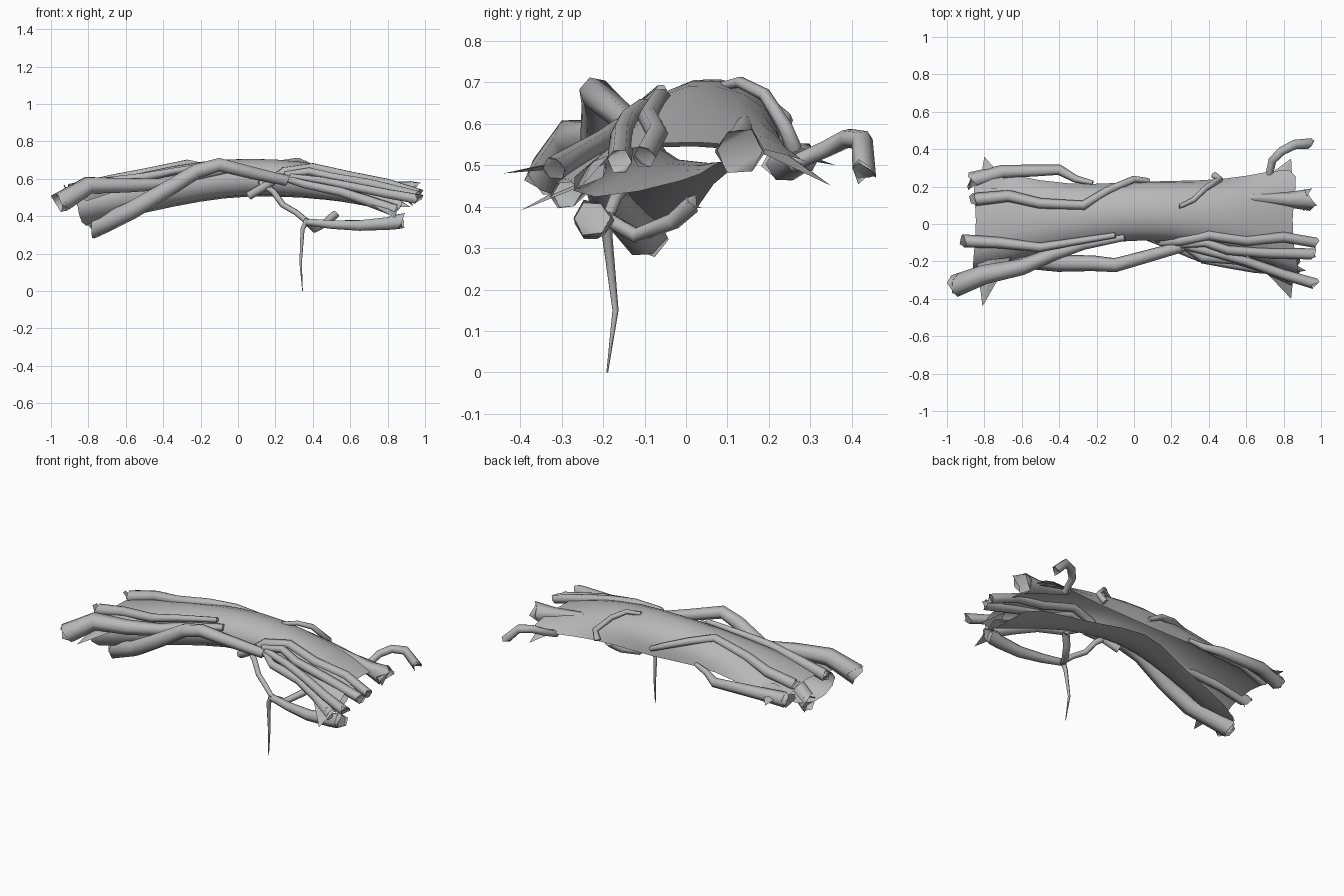
import bpy
import bmesh
import random
from mathutils import Vector

random.seed(4)
cube = bpy.data.objects.get("Cube")
if cube:
    bpy.data.objects.remove(cube, do_unlink=True)

# One plain bark colour
bark = bpy.data.materials.new("grey_bark")
bark.use_nodes = True
bark_colour = (0.48, 0.48, 0.48, 1)
bark.diffuse_color = bark_colour
bark.node_tree.nodes["Principled BSDF"].inputs["Base Color"].default_value = bark_colour


def finish(obj, angle):
    """Select an object, convert it to a mesh and shade it."""
    bpy.ops.object.select_all(action="DESELECT")
    obj.select_set(True)
    bpy.context.view_layer.objects.active = obj
    bpy.ops.object.convert(target="MESH")
    bpy.ops.object.shade_smooth_by_angle(angle=angle)


def mesh_object(name, bm):
    mesh = bpy.data.meshes.new(name)
    bm.to_mesh(mesh)
    bm.free()
    mesh.materials.append(bark)
    obj = bpy.data.objects.new(name, mesh)
    bpy.context.collection.objects.link(obj)
    return obj


def trunk(name, stations):
    """Loft an open, curled bark shell through cross-sections along x."""
    bm = bmesh.new()
    rings = []
    for index, (x, section) in enumerate(stations):
        ragged = 0.04 if index in (0, len(stations) - 1) else 0
        rings.append([bm.verts.new((x + random.uniform(-ragged, ragged), y, z))
                      for y, z in section])
    for ring, following in zip(rings, rings[1:]):
        for i in range(len(ring) - 1):
            bm.faces.new((ring[i], ring[i + 1], following[i + 1], following[i]))
    obj = mesh_object(name, bm)
    smooth = obj.modifiers.new("round_bark", "SUBSURF")
    smooth.levels = smooth.render_levels = 1
    finish(obj, 1.2)


def root(name, start, end, *points):
    """Six-sided tube with a broken first end; its radius runs from start to end."""
    curve = bpy.data.curves.new(name, "CURVE")
    curve.dimensions = "3D"
    curve.bevel_depth = 1
    curve.bevel_resolution = 1
    curve.use_fill_caps = True
    spline = curve.splines.new("POLY")
    spline.points.add(len(points) - 1)
    for i, (point, co) in enumerate(zip(spline.points, points)):
        point.co = (*co, 1)
        point.radius = start + (end - start) * i / (len(points) - 1)
    curve.materials.append(bark)
    obj = bpy.data.objects.new(name, curve)
    bpy.context.collection.objects.link(obj)
    finish(obj, 1.15)
    # Break the outer end unevenly
    tip = Vector(points[0])
    inward = (Vector(points[1]) - tip).normalized()
    for vertex in obj.data.vertices:
        if (vertex.co - tip).length < start * 1.1:
            vertex.co += inward * random.uniform(-0.5, 0.9) * start


def flake(name, tip, left, right):
    """Flat pointed flake of bark with a slightly raised spine."""
    bm = bmesh.new()
    spine = (Vector(left) + Vector(right)) / 2 + Vector((0, 0, 0.02))
    t, a, b, s = [bm.verts.new(co) for co in (tip, left, right, spine)]
    for face in ((t, a, s), (t, s, b), (t, b, a)):
        bm.faces.new(face)
    bmesh.ops.recalc_face_normals(bm, faces=bm.faces)
    finish(mesh_object(name, bm), 0.3)


# Arched trunk: each section runs from the back lip, over the top, to the under lip
trunk("arched_trunk", (
    (-.83, ((.32, .48), (.2, .53), (.02, .55), (-.16, .54), (-.28, .47), (-.2, .35), (0, .34))),
    (-.5, ((.22, .53), (.19, .61), (.05, .65), (-.09, .64), (-.17, .54), (-.12, .41), (.04, .42))),
    (-.2, ((.21, .54), (.19, .65), (.07, .71), (-.06, .68), (-.13, .58), (-.06, .47), (.09, .49))),
    (.05, ((.23, .52), (.24, .65), (.09, .73), (-.04, .7), (-.1, .6), (-.03, .5), (.2, .515))),
    (.35, ((.23, .53), (.21, .65), (.07, .71), (-.06, .69), (-.13, .59), (-.05, .49), (.08, .51))),
    (.6, ((.25, .52), (.19, .62), (.05, .65), (-.1, .63), (-.19, .54), (-.13, .45), (.05, .49))),
    (.87, ((.32, .5), (.2, .54), (.03, .56), (-.15, .55), (-.3, .47), (-.26, .4), (.03, .47))),
))

# Roots clinging to the front of the trunk
root("front_right_root", .06, .02, (-.955, -.33, .47), (-.8, -.27, .565), (-.6, -.23, .565),
     (-.43, -.16, .57), (-.27, -.11, .61), (-.05, -.07, .65))
root("long_front_root", .055, .03, (-.78, -.1, .33), (-.57, -.19, .43), (-.4, -.21, .53),
     (-.22, -.21, .64), (-.1, -.22, .675), (.08, -.17, .63), (.26, -.12, .59))
root("front_left_root", .03, .02, (.97, -.32, .49), (.8, -.27, .52), (.6, -.2, .56),
     (.45, -.16, .59), (.28, -.12, .61))
root("lower_left_root", .035, .02, (.84, -.29, .43), (.7, -.23, .48), (.55, -.19, .53),
     (.36, -.18, .57), (.26, -.11, .6))
root("middle_left_root", .03, .02, (.96, -.16, .51), (.7, -.155, .575), (.5, -.14, .61),
     (.38, -.1, .64), (.25, -.11, .62))

# Roots running along the top
root("top_right_root", .035, .015, (-.91, -.09, .54), (-.72, -.1, .58), (-.5, -.125, .61),
     (-.35, -.1, .64), (-.1, -.06, .68))
root("top_left_root", .028, .025, (.97, -.1, .52), (.8, -.07, .575), (.6, -.09, .615),
     (.4, -.06, .66), (.25, -.09, .64), (.16, -.1, .57), (.06, -.06, .51))

# Roots at the back
root("back_right_root", .045, .012, (-.88, .23, .5), (-.7, .28, .52), (-.4, .29, .51),
     (-.31, .24, .53), (-.22, .22, .55))
root("back_top_root", .035, .015, (-.86, .13, .55), (-.67, .15, .595), (-.5, .11, .63),
     (-.27, .1, .68), (-.14, .18, .655), (0, .24, .61), (.08, .23, .57))
root("back_looping_root", .012, .02, (.24, .09, .69), (.32, .13, .7), (.38, .19, .67),
     (.46, .24, .59), (.43, .26, .54))
root("back_hooked_root", .028, .02, (.94, .43, .48), (.86, .425, .56), (.79, .39, .565),
     (.74, .34, .54), (.72, .25, .5))
root("back_end_stump", .06, .02, (.95, .13, .53), (.82, .13, .55), (.6, .14, .6))

# Hanging tendril and its two branches
root("hanging_stem", .018, .016, (.12, -.08, .58), (.19, -.11, .53), (.24, -.14, .46),
     (.31, -.17, .42), (.37, -.19, .37))
root("hanging_tip", .018, .002, (.37, -.19, .38), (.345, -.19, .33), (.335, -.17, .15),
     (.345, -.19, 0))
root("front_branch", .045, .02, (.88, -.225, .375), (.8, -.23, .36), (.65, -.23, .35),
     (.5, -.21, .355), (.36, -.19, .37))
root("inner_branch", .022, .018, (.52, .02, .41), (.47, -.03, .365), (.41, -.12, .33),
     (.37, -.19, .37))

# Torn flakes of bark at both ends
flake("front_right_flake", (-.81, -.44, .48), (-.84, -.2, .5), (-.66, -.18, .53))
flake("back_right_flake", (-.8, .36, .5), (-.83, .18, .53), (-.66, .2, .55))
flake("front_left_flake", (.84, -.4, .39), (.86, -.2, .47), (.64, -.19, .5))
flake("back_left_flake", (.84, .35, .45), (.85, .16, .54), (.64, .2, .56))
flake("end_flake", (.92, -.25, .45), (.8, -.18, .53), (.78, -.27, .45))
